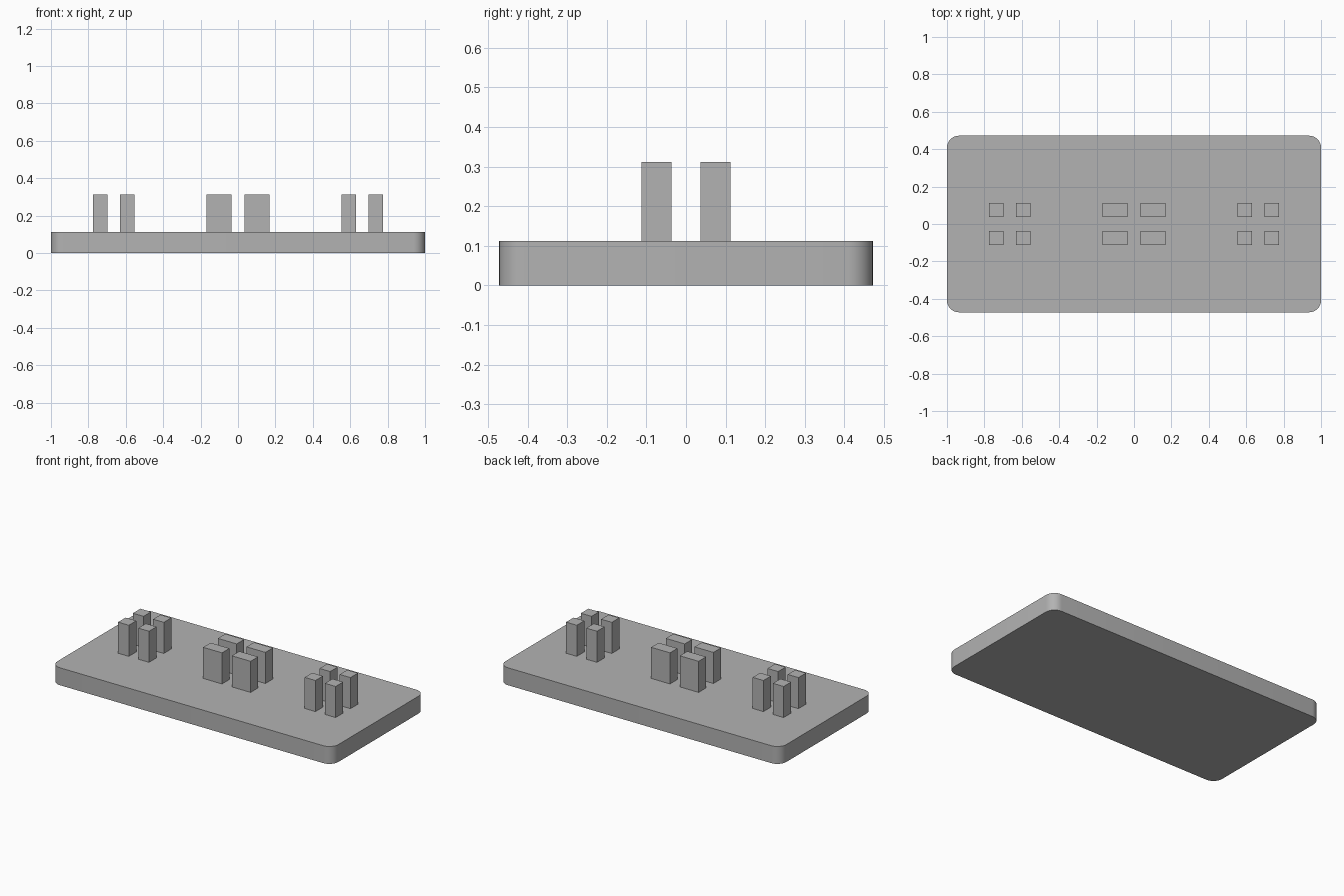
import bpy
import bmesh

cube = bpy.data.objects.get("Cube")
if cube:
    bpy.data.objects.remove(cube, do_unlink=True)

grey = bpy.data.materials.new("plain_grey")
grey.use_nodes = True
grey.diffuse_color = (0.45, 0.45, 0.45, 1)
grey.node_tree.nodes["Principled BSDF"].inputs["Base Color"].default_value = grey.diffuse_color


def box(name, center, size, corner=0):
    """Box with optionally rounded vertical edges."""
    bm = bmesh.new()
    bmesh.ops.create_cube(bm, size=1)
    bmesh.ops.scale(bm, vec=size, verts=bm.verts)
    if corner:
        upright = [e for e in bm.edges if abs(e.verts[0].co.z - e.verts[1].co.z) > 0.01]
        bmesh.ops.bevel(bm, geom=upright, offset=corner, segments=8,
                        profile=0.5, affect='EDGES')
    mesh = bpy.data.meshes.new(name)
    bm.to_mesh(mesh)
    bm.free()
    mesh.materials.append(grey)
    obj = bpy.data.objects.new(name, mesh)
    obj.location = center
    bpy.context.collection.objects.link(obj)
    return obj


# Base slab with rounded corners
base_height = 0.112
base = box("base_plate", (0, 0, base_height / 2), (2, 0.944, base_height), corner=0.064)
bpy.context.view_layer.objects.active = base
base.select_set(True)
bpy.ops.object.shade_smooth_by_angle()

# Three clusters of four posts: name, centre x, half spacing, post width
post_height = 0.2
clusters = [("right", -0.664, 0.072, 0.076),
            ("middle", 0, 0.102, 0.134),
            ("left", 0.664, 0.072, 0.076)]
for name, x, spacing, width in clusters:
    for sx in (-1, 1):
        for sy, row in ((-1, "front"), (1, "back")):
            side = "left" if sx > 0 else "right"
            box(f"{name}_cluster_{row}_{side}_post",
                (x + sx * spacing, sy * 0.075, base_height + post_height / 2),
                (width, 0.076, post_height))
